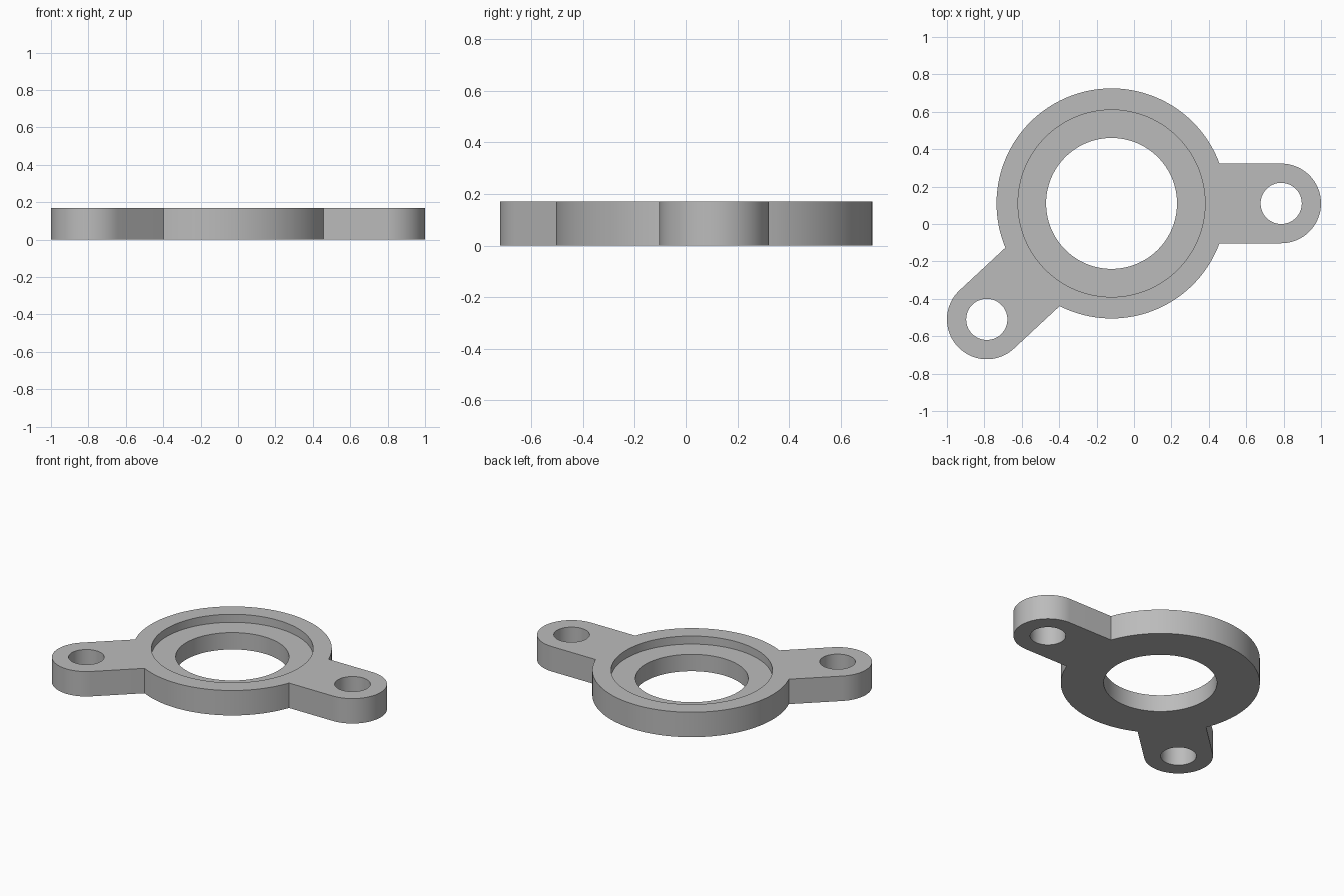
import bpy, bmesh, math
from mathutils import Vector

if "Cube" in bpy.data.objects:
    bpy.data.objects.remove(bpy.data.objects["Cube"], do_unlink=True)

HEIGHT = 0.17
RING = Vector((-0.12, 0.11))
RING_R, RECESS_R, BORE_R = 0.615, 0.5, 0.35
LUGS = [Vector((0.787, 0.11)), Vector((-0.787, -0.51))]
LUG_R, BOLT_R = 0.213, 0.11
RECESS_FLOOR = HEIGHT - 0.055

grey = bpy.data.materials.new("light grey")
grey.use_nodes = True
colour = (0.5, 0.5, 0.5, 1)
grey.diffuse_color = colour
grey.node_tree.nodes["Principled BSDF"].inputs["Base Color"].default_value = colour


def arc(centre, radius, start, end, steps):
    """Points along an arc, both ends included."""
    return [centre + radius * Vector((math.cos(a), math.sin(a)))
            for a in (start + (end - start) * i / steps for i in range(steps + 1))]


def prism(name, outline, bottom, top):
    """Extrude a flat outline upward."""
    bm = bmesh.new()
    face = bm.faces.new([bm.verts.new((p.x, p.y, bottom)) for p in outline])
    new = bmesh.ops.extrude_face_region(bm, geom=[face])["geom"]
    bmesh.ops.translate(bm, vec=(0, 0, top - bottom),
                        verts=[v for v in new if isinstance(v, bmesh.types.BMVert)])
    bmesh.ops.recalc_face_normals(bm, faces=bm.faces)
    mesh = bpy.data.meshes.new(name)
    bm.to_mesh(mesh)
    bm.free()
    mesh.materials.append(grey)
    obj = bpy.data.objects.new(name, mesh)
    bpy.context.collection.objects.link(obj)
    return obj


# Outline: rounded lugs joined by arcs of the ring
half = math.asin(LUG_R / RING_R)
headings = [math.atan2(*(c - RING).yx) % math.tau for c in LUGS]
outline = []
for i, (centre, heading) in enumerate(zip(LUGS, headings)):
    outline += arc(centre, LUG_R, heading - math.pi / 2, heading + math.pi / 2, 48)
    following = headings[i + 1] if i + 1 < len(LUGS) else headings[0] + math.tau
    outline += arc(RING, RING_R, heading + half, following - half, 72)
flange = prism("flange_plate", outline, 0, HEIGHT)

# Bore, stepped recess and bolt holes
holes = [("bore_cutter", RING, BORE_R, -0.1), ("recess_cutter", RING, RECESS_R, RECESS_FLOOR)]
holes += [("bolt_hole_cutter", c, BOLT_R, -0.1) for c in LUGS]
cutters = []
for name, centre, radius, bottom in holes:
    circle = arc(centre, radius, 0, math.tau, 128)[:-1]
    cutter = prism(name, circle, bottom, HEIGHT + 0.1)
    cutter.hide_render = True
    cut = flange.modifiers.new(name, "BOOLEAN")
    cut.operation, cut.solver, cut.object = "DIFFERENCE", "EXACT", cutter
    cutters.append(cutter)

# Bake the cuts and drop the cutters
bpy.context.view_layer.update()
cut_mesh = bpy.data.meshes.new_from_object(
    flange.evaluated_get(bpy.context.evaluated_depsgraph_get()))
flange.modifiers.clear()
flange.data = cut_mesh
for cutter in cutters:
    bpy.data.objects.remove(cutter, do_unlink=True)

# Smooth round walls, crisp rims
for obj in bpy.context.selected_objects:
    obj.select_set(False)
flange.select_set(True)
bpy.context.view_layer.objects.active = flange
bpy.ops.object.shade_smooth_by_angle(angle=math.radians(30))
